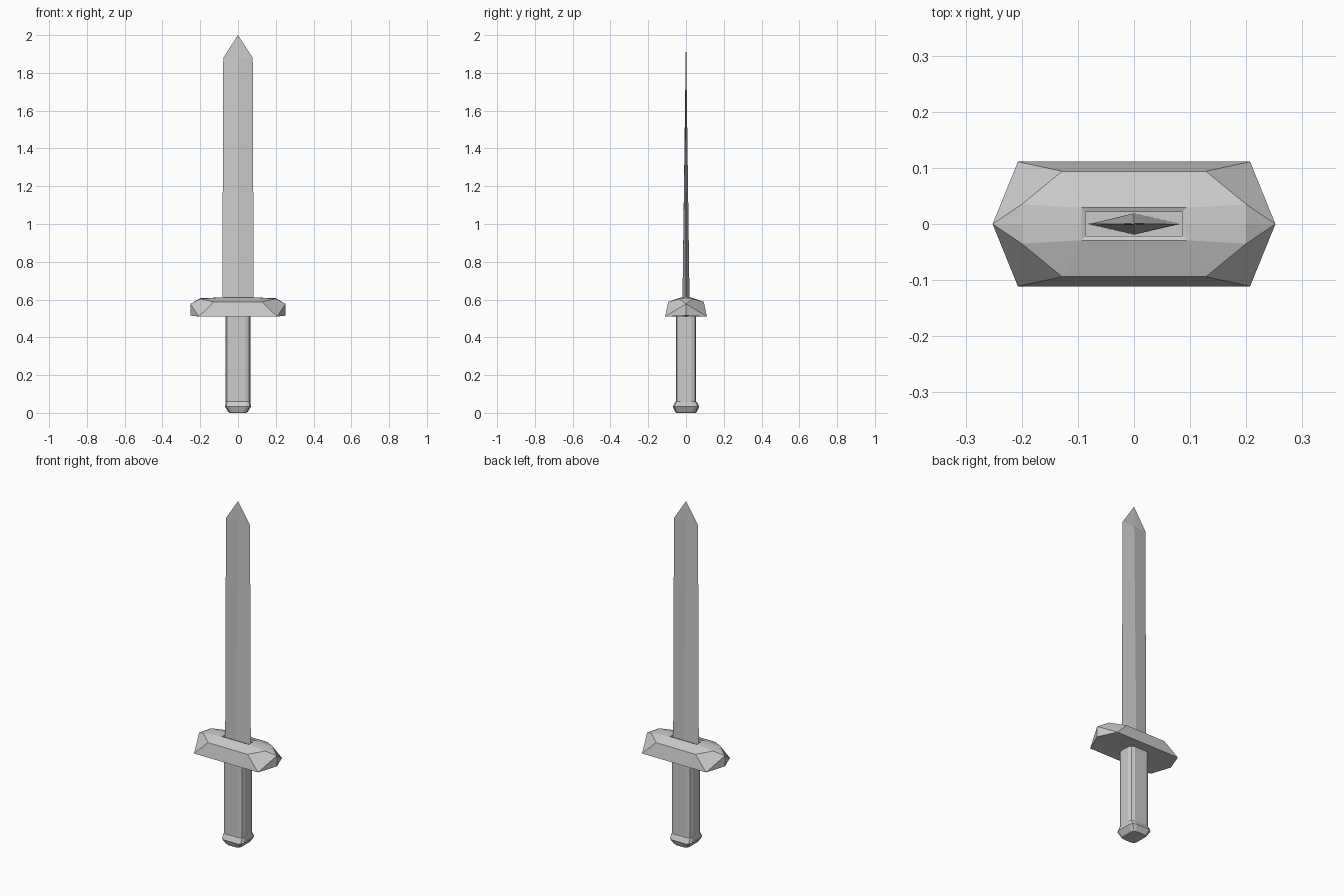
import bpy, bmesh

if "Cube" in bpy.data.objects:
    bpy.data.objects.remove(bpy.data.objects["Cube"])


def finish(name, bm):
    bmesh.ops.recalc_face_normals(bm, faces=bm.faces[:])
    mesh = bpy.data.meshes.new(name)
    bm.to_mesh(mesh)
    bm.free()
    obj = bpy.data.objects.new(name, mesh)
    bpy.context.collection.objects.link(obj)
    return obj


def loft(name, rings):
    """Skin a stack of matching closed rings and cap both ends."""
    bm = bmesh.new()
    loops = [[bm.verts.new(p) for p in ring] for ring in rings]
    n = len(loops[0])
    for low, high in zip(loops, loops[1:]):
        for i in range(n):
            j = (i + 1) % n
            bm.faces.new((low[i], low[j], high[j], high[i]))
    bm.faces.new(loops[0][::-1])
    bm.faces.new(loops[-1])
    bmesh.ops.remove_doubles(bm, verts=bm.verts[:], dist=1e-5)
    return finish(name, bm)


def diamond(x, y, z):
    return [(x, 0, z), (0, y, z), (-x, 0, z), (0, -y, z)]


def soft_rect(x, y, z, c):
    """Rectangle with two-segment corners of size c."""
    corner = [(x, y - c), (x - c * 0.3, y - c * 0.3), (x - c, y)]
    ring = []
    for sx, sy in ((1, 1), (-1, 1), (-1, -1), (1, -1)):
        pts = corner if sx * sy > 0 else corner[::-1]
        ring += [(sx * px, sy * py, z) for px, py in pts]
    return ring


# Blade: tapering diamond section with a pointed tip
loft("blade", [diamond(0.083, 0.019, 0.58),
               diamond(0.078, 0.0017, 1.88),
               diamond(0.0003, 0.0002, 2.0)])

# Grip
loft("grip", [soft_rect(0.065, 0.054, z, 0.025) for z in (0.04, 0.53)])

# Pommel: flared collar narrowing to the base
loft("pommel", [soft_rect(0.045, 0.053, 0.0, 0.02),
                soft_rect(0.052, 0.058, 0.006, 0.022),
                soft_rect(0.069, 0.07, 0.033, 0.026),
                soft_rect(0.066, 0.058, 0.057, 0.025),
                soft_rect(0.063, 0.052, 0.062, 0.025)])

# Guard: one quarter, mirrored across both axes
points = {
    "low": (0.207, 0.111, 0.51), "low_mid": (0, 0.111, 0.51), "base": (0, 0, 0.51),
    "end_low": (0.252, 0, 0.515), "end_top": (0.252, 0, 0.577),
    "side": (0.128, 0.094, 0.588), "side_mid": (0, 0.094, 0.588),
    "top": (0.2, 0.035, 0.604), "ridge": (0.2, 0, 0.607),
    "rim": (0.094, 0.029, 0.611), "rim_x": (0.094, 0, 0.611), "rim_y": (0, 0.029, 0.611),
    "lip": (0.086, 0.021, 0.608), "lip_x": (0.086, 0, 0.608), "lip_y": (0, 0.021, 0.608),
    "pit": (0.086, 0.021, 0.59), "pit_x": (0.086, 0, 0.59), "pit_y": (0, 0.021, 0.59),
    "floor": (0, 0, 0.59),
}
faces = [
    "low end_low end_top", "low end_top top side", "end_top ridge top",
    "low_mid low side side_mid", "base end_low low low_mid",
    "side_mid side rim rim_y", "side top rim", "top ridge rim_x rim",
    "rim rim_x lip_x lip", "rim_y rim lip lip_y",
    "lip lip_x pit_x pit", "lip_y lip pit pit_y", "pit_y pit pit_x floor",
]
bm = bmesh.new()
v = {key: bm.verts.new(p) for key, p in points.items()}
for f in faces:
    bm.faces.new([v[key] for key in f.split()])
guard = finish("guard", bm)
mirror = guard.modifiers.new("mirror", 'MIRROR')
mirror.use_axis = (True, True, False)
mirror.merge_threshold = 0.0005
